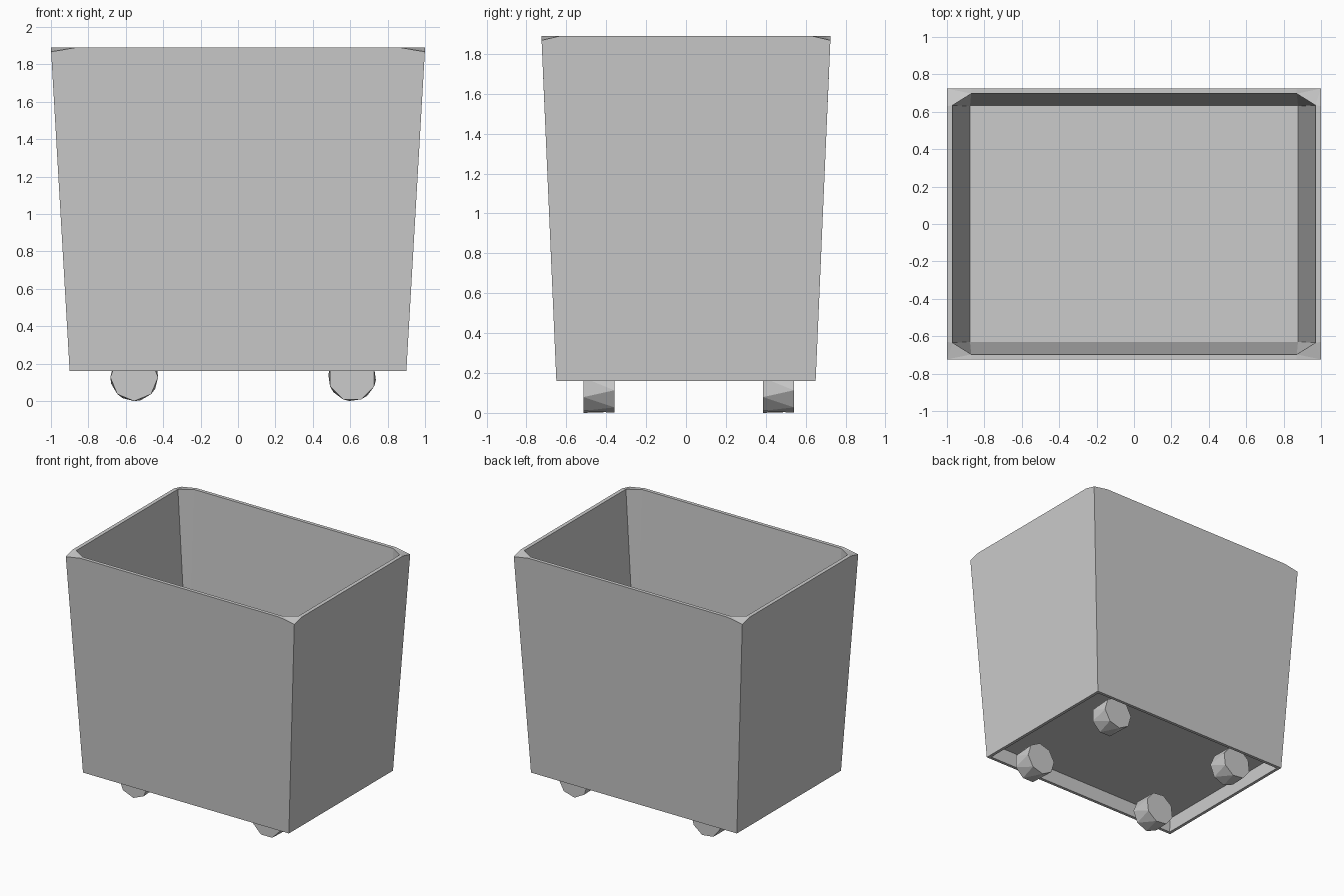
import bpy, bmesh, math

if "Cube" in bpy.data.objects:
    bpy.data.objects.remove(bpy.data.objects["Cube"])

CORNERS = [(-1, -1), (1, -1), (1, 1), (-1, 1)]


def finish(bm, name):
    bmesh.ops.recalc_face_normals(bm, faces=bm.faces)
    mesh = bpy.data.meshes.new(name)
    bm.to_mesh(mesh)
    bm.free()
    obj = bpy.data.objects.new(name, mesh)
    bpy.context.collection.objects.link(obj)
    return obj


def tapered_bin():
    bm = bmesh.new()

    def ring(x, y, z):
        return [bm.verts.new((sx * x, sy * y, z)) for sx, sy in CORNERS]

    # Outer shell: straight foot, lowered rim corners
    foot = ring(0.90, 0.65, 0.16)
    tip = ring(0.999, 0.724, 1.868)
    out_x = ring(0.87, 0.725, 1.89)    # rim ends on front and back walls
    out_y = ring(1.0, 0.63, 1.89)      # rim ends on side walls
    # Inner shell: corner strips taper to the floor corners
    in_x = ring(0.87, 0.697, 1.89)
    in_y = ring(0.97, 0.635, 1.89)
    floor = ring(0.877, 0.63, 0.33)
    # Recessed underside
    lip = ring(0.876, 0.626, 0.16)
    under = ring(0.882, 0.632, 0.28)

    for i in range(4):
        j = (i + 1) % 4
        o, n = (out_x, in_x) if i % 2 == 0 else (out_y, in_y)
        bm.faces.new((foot[i], foot[j], tip[j], o[j], o[i], tip[i]))
        bm.faces.new((o[i], o[j], n[j], n[i]))
        bm.faces.new((n[i], n[j], floor[j], floor[i]))
        bm.faces.new((foot[i], lip[i], lip[j], foot[j]))
        bm.faces.new((lip[i], under[i], under[j], lip[j]))
        # Rim corner and inner corner strip
        bm.faces.new((tip[i], out_x[i], in_x[i]))
        bm.faces.new((tip[i], in_x[i], in_y[i]))
        bm.faces.new((tip[i], in_y[i], out_y[i]))
        bm.faces.new((in_x[i], floor[i], in_y[i]))
    bm.faces.new(floor)
    bm.faces.new(under)
    return finish(bm, "bin_body")


def wheel(name, x, y, turn, sides=8, r=0.128, width=0.155):
    # Chunky wheel with slightly twisted ends
    bm = bmesh.new()
    rings = []
    for dy, twist in ((-width / 2, 0), (width / 2, math.radians(16))):
        angles = [turn + twist + math.tau * k / sides for k in range(sides)]
        rings.append([bm.verts.new((x + r * math.cos(a), y + dy, r + r * math.sin(a)))
                      for a in angles])
    a, b = rings
    for k in range(sides):
        m = (k + 1) % sides
        bm.faces.new((a[k], a[m], b[k]))
        bm.faces.new((a[m], b[m], b[k]))
    bm.faces.new(a)
    bm.faces.new(b)
    return finish(bm, name)


tapered_bin()
for side, x, turn in (("left", -0.555, 0.0), ("right", 0.61, math.pi / 8)):
    for end, y in (("front", -0.437), ("back", 0.463)):
        wheel(f"wheel_{end}_{side}", x, y, turn)
